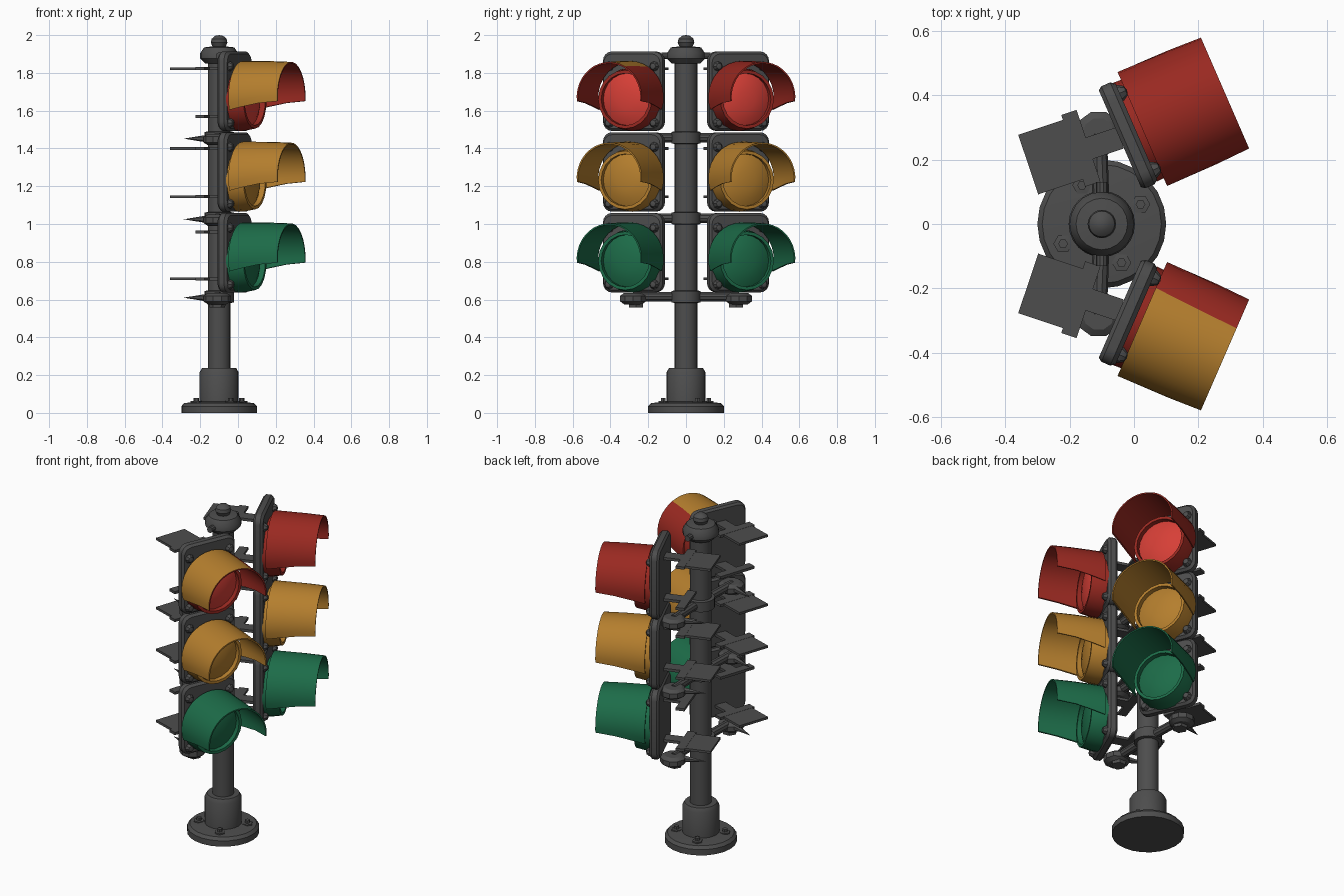
import bpy, bmesh, math
from mathutils import Matrix, Vector

if "Cube" in bpy.data.objects:
    bpy.data.objects.remove(bpy.data.objects["Cube"])

def material(name, rgb):
    m = bpy.data.materials.new(name)
    m.diffuse_color = (*rgb, 1)
    m.use_nodes = True
    m.node_tree.nodes["Principled BSDF"].inputs["Base Color"].default_value = m.diffuse_color
    return m

GRAY = material("dark gray", (0.075, 0.075, 0.075))
RED = material("signal red", (0.32, 0.022, 0.015))
LAMP = material("bright red lens", (0.68, 0.05, 0.038))
AMBER = material("amber", (0.46, 0.21, 0.027))
GREEN = material("signal green", (0.012, 0.15, 0.066))

def finish(name, bm, mats, matrix=None, smooth=True):
    bmesh.ops.recalc_face_normals(bm, faces=bm.faces)
    me = bpy.data.meshes.new(name)
    if matrix is not None:
        bm.transform(matrix)
    bm.to_mesh(me)
    bm.free()
    ob = bpy.data.objects.new(name, me)
    bpy.context.collection.objects.link(ob)
    for m in mats:
        me.materials.append(m)
    if smooth:
        bpy.ops.object.select_all(action='DESELECT')
        ob.select_set(True)
        bpy.context.view_layer.objects.active = ob
        bpy.ops.object.shade_smooth_by_angle(angle=math.radians(35))
    return ob

def lathe(name, profile, mat, matrix=None, n=20):
    """Revolve (radius, height) points around z; radius 0 makes a pole."""
    bm = bmesh.new()
    rings = []
    for r, z in profile:
        if r == 0:
            rings.append([bm.verts.new((0, 0, z))] * n)
        else:
            rings.append([bm.verts.new((r * math.cos(2 * math.pi * i / n),
                                        r * math.sin(2 * math.pi * i / n), z)) for i in range(n)])
    for a, b in zip(rings, rings[1:]):
        for i in range(n):
            j = (i + 1) % n
            vs = list(dict.fromkeys((a[i], a[j], b[j], b[i])))
            if len(vs) > 2:
                bm.faces.new(vs)
    return finish(name, bm, [mat], matrix)

def box(name, size, matrix):
    bm = bmesh.new()
    bmesh.ops.create_cube(bm, size=1)
    bmesh.ops.scale(bm, vec=size, verts=bm.verts)
    return finish(name, bm, [GRAY], matrix, smooth=False)

def rod(name, a, b, r, n=10):
    a, b = Vector(a), Vector(b)
    d = b - a
    m = Matrix.Translation(a) @ d.to_track_quat('Z', 'Y').to_matrix().to_4x4()
    return lathe(name, [(0, 0), (r, 0), (r, d.length), (0, d.length)], GRAY, m, n)

def T(x, y, z):
    return Matrix.Translation((x, y, z))

FORWARD = Matrix.Rotation(math.pi / 2, 4, 'Y')   # local z of a lathe -> +x
PX = -0.1                                        # pole axis
PITCH = 0.4275

def housing(name, matrix):
    """Rounded door plate, 0.345 wide and 0.42 tall."""
    bm = bmesh.new()
    w, h, c, k = 0.1725, 0.21, 0.05, 4
    loop = []
    for q, (sy, sz) in enumerate(((1, 1), (-1, 1), (-1, -1), (1, -1))):
        for i in range(k + 1):
            a = math.pi / 2 * (q + i / k)
            loop.append((sy * (w - c) + c * math.cos(a), sz * (h - c) + c * math.sin(a)))
    rings = []
    for x, s in ((-0.026, 0.95), (-0.014, 1), (0.016, 1), (0.03, 0.94)):
        rings.append([bm.verts.new((x, y * s, z * s)) for y, z in loop])
    for a, b in zip(rings, rings[1:]):
        for i in range(len(loop)):
            j = (i + 1) % len(loop)
            bm.faces.new((a[i], a[j], b[j], b[i]))
    bm.faces.new(rings[0])
    bm.faces.new(rings[-1])
    finish(name, bm, [GRAY], matrix)

def visor(name, matrix, mats, side_paint):
    """Half-tube hood along +x, cut open below."""
    bm = bmesh.new()
    n = 20
    rings = []
    for x, r, low in ((0.05, 0.193, 20), (0.12, 0.193, 15), (0.22, 0.192, 9), (0.33, 0.188, 6)):
        angs = [math.radians(-low + (180 + 2 * low) * i / n) for i in range(n + 1)]
        pts = [(r, a) for a in angs] + [(r - 0.008, a) for a in reversed(angs)]
        rings.append([bm.verts.new((x, q * math.cos(a), q * math.sin(a))) for q, a in pts])
    m = 2 * (n + 1)
    for a, b in zip(rings, rings[1:]):
        for i in range(m):
            j = (i + 1) % m
            f = bm.faces.new((a[i], a[j], b[j], b[i]))
            # repainted outer skin, except the strip nearest the pole
            if side_paint and 7 <= i < n:
                f.material_index = 1
    for ring in (rings[0], rings[-1]):
        for i in range(n):
            bm.faces.new((ring[i], ring[i + 1], ring[m - 2 - i], ring[m - 1 - i]))
    finish(name, bm, mats, matrix)

# Pole, base and cap
lathe("base_flange", [(0, 0), (0.2, 0), (0.2, 0.035), (0.185, 0.052), (0.1, 0.06), (0, 0.06)],
      GRAY, T(PX, 0, 0), 24)
lathe("base_collar", [(0, 0.05), (0.103, 0.05), (0.103, 0.215), (0.09, 0.238), (0, 0.24)],
      GRAY, T(PX, 0, 0), 24)
lathe("pole", [(0, 0.2), (0.06, 0.2), (0.06, 1.88), (0, 1.88)], GRAY, T(PX, 0, 0), 20)
lathe("pole_cap", [(0, 1.85), (0.075, 1.85), (0.1, 1.875), (0.1, 1.905), (0.08, 1.935),
                   (0.035, 1.94), (0.044, 1.96), (0.04, 1.98), (0.022, 1.996), (0, 2.0)],
      GRAY, T(PX, 0, 0), 20)
for i in range(4):
    a = math.radians(27 + 90 * i)
    lathe("base_bolt", [(0, 0.04), (0.03, 0.04), (0.03, 0.062), (0.015, 0.064), (0.015, 0.08), (0, 0.08)],
          GRAY, T(PX + 0.135 * math.cos(a), 0.135 * math.sin(a), 0), 6)
rod("cap_cross_stub", (PX, -0.13, 1.89), (PX, 0.13, 1.89), 0.018)

# Clamp collars around the pole
ARMS = (0.615, 1.03, 1.457)
for z in ARMS:
    lathe("pole_clamp", [(0.05, -0.035), (0.078, -0.03), (0.078, 0.03), (0.05, 0.035)], GRAY, T(PX, 0, z))

for s, label in ((1, "left"), (-1, "right")):
    head = T(-0.02, 0.275 * s, 0) @ Matrix.Rotation(math.radians(23.5 * s), 4, 'Z')
    rear = Matrix.Rotation(math.radians(18.5 * s), 4, 'Z')

    # Bracket arms with end discs and small rear points
    for z in ARMS:
        rod(label + "_bracket_arm", (PX, 0, z), (-0.11, 0.28 * s, z), 0.026)
        lathe(label + "_bracket_disc", [(0, -0.03), (0.05, -0.03), (0.072, -0.015), (0.072, 0.015),
                                        (0.05, 0.03), (0, 0.03)], GRAY, T(-0.11, 0.28 * s, z - 0.01), 10)
        lathe(label + "_bracket_point", [(0, 0), (0.02, 0), (0, 0.13)], GRAY,
              T(-0.165, 0.25 * s, z - 0.005) @ rear @ Matrix.Rotation(-math.pi / 2, 4, 'Y'), 6)
    lathe(label + "_bottom_knob", [(0, 0.558), (0.042, 0.558), (0.045, 0.6), (0, 0.6)],
          GRAY, T(-0.11, 0.265 * s, 0), 6)

    # Horizontal rear plates: long ones, plus a short strip at every level
    for z in (1.822, 1.57, 1.40, 1.145, 0.957, 0.71):
        if z not in (1.57, 0.957):
            box(label + "_rear_plate", (0.178, 0.195, 0.014), T(-0.244, 0.2125 * s, z) @ rear)
        box(label + "_rear_strip", (0.05, 0.235, 0.016), T(-0.165, 0.235 * s, z) @ rear)
        box(label + "_rear_tab", (0.11, 0.07, 0.016), T(-0.095, 0.25 * s, z) @ rear)

    # Three signal sections
    for k, (cname, body, lens) in enumerate((("red", RED, LAMP), ("amber", AMBER, AMBER),
                                             ("green", GREEN, GREEN))):
        dz = -PITCH * k
        tag = label + "_" + cname
        housing(tag + "_housing", head @ T(0, 0, 1.703 + dz))
        for y in (-0.13, 0.13):
            for z in (1.835, 1.535):
                lathe(tag + "_bolt", [(0.026, 0), (0.026, 0.014), (0.016, 0.03), (0, 0.035)],
                      GRAY, head @ T(0.02, y, z + dz) @ FORWARD, 8)
        lathe(tag + "_lens_ring", [(0.168, 0.025), (0.165, 0.065), (0.155, 0.12), (0.138, 0.12), (0.138, 0.075)],
              body, head @ T(0, 0, 1.66 + dz) @ FORWARD, 20)
        lathe(tag + "_lens", [(0.139, 0.09), (0.10, 0.108), (0.05, 0.117), (0, 0.12)],
              lens, head @ T(0, 0, 1.66 + dz) @ FORWARD, 20)
        visor(tag + "_visor", head @ T(0, 0, 1.67 + dz), [body, AMBER], k == 0 and s == -1)
